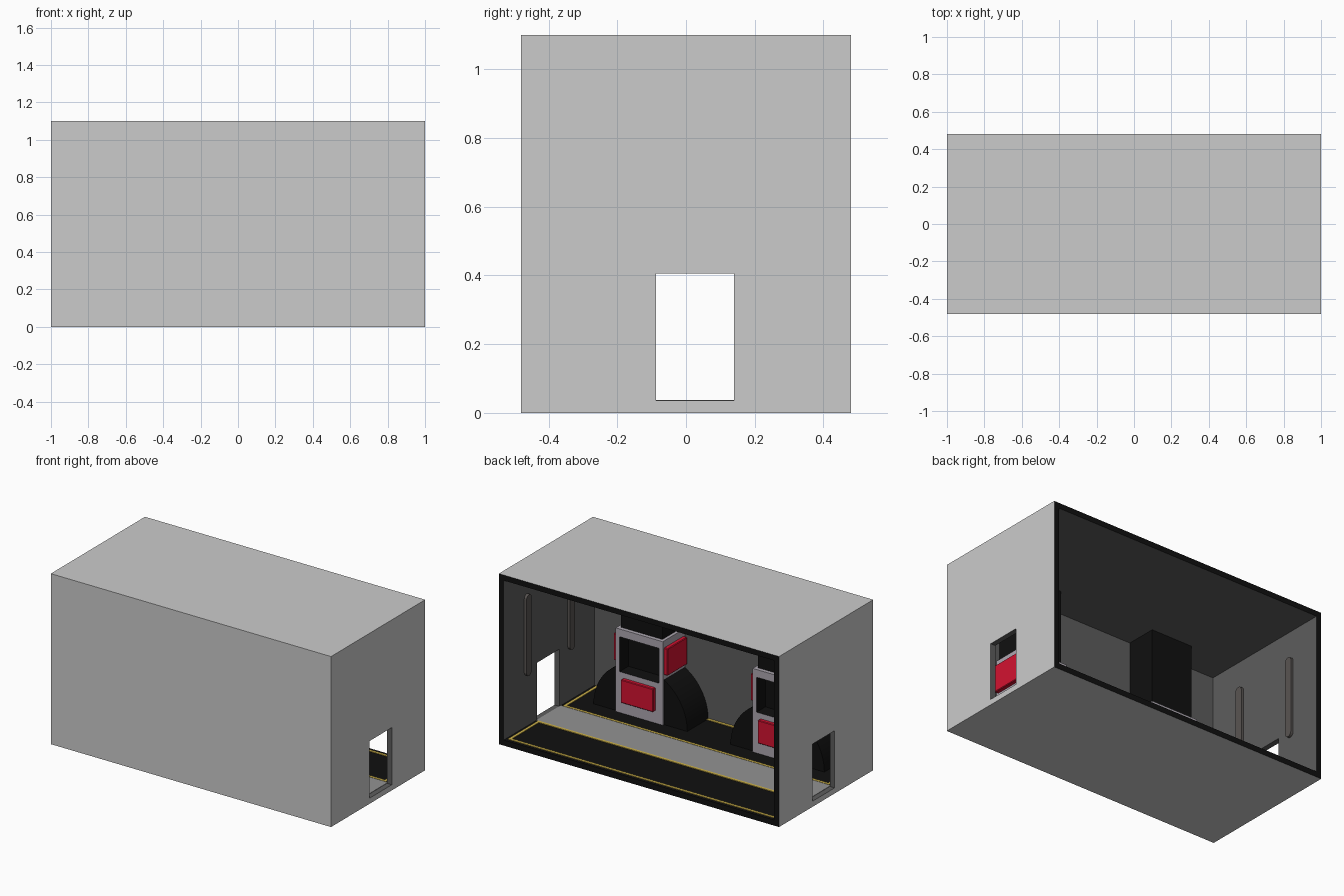
import bpy, bmesh, math
from mathutils import Matrix

if "Cube" in bpy.data.objects:
    bpy.data.objects.remove(bpy.data.objects["Cube"])


def mat(name, r, g, b):
    m = bpy.data.materials.new(name)
    m.diffuse_color = (r, g, b, 1)
    m.use_nodes = True
    m.node_tree.nodes["Principled BSDF"].inputs["Base Color"].default_value = m.diffuse_color
    return m


SHELL = mat("light_grey", .60, .62, .60)
WALL = mat("dark_grey", .11, .11, .11)
BLACK = mat("black", .005, .005, .005)
PATH = mat("path_grey", .29, .29, .29)
BODY = mat("machine_grey", .42, .39, .44)
RED = mat("red", .65, .006, .03)
YELLOW = mat("yellow", .62, .45, .07)
STRIP = mat("strip_grey", .10, .09, .085)


def finish(name, bm, material):
    me = bpy.data.meshes.new(name)
    bm.to_mesh(me)
    bm.free()
    me.materials.append(material)
    ob = bpy.data.objects.new(name, me)
    bpy.context.collection.objects.link(ob)
    return ob


def box(name, x, y, z, material, bevel=0):
    """Box from (min, max) ranges."""
    bm = bmesh.new()
    bmesh.ops.create_cube(bm, size=1)
    for v in bm.verts:
        for i, (a, b) in enumerate((x, y, z)):
            v.co[i] = a if v.co[i] < 0 else b
    if bevel:
        bmesh.ops.bevel(bm, geom=bm.edges[:], offset=bevel, segments=1, affect='EDGES')
    return finish(name, bm, material)


def prism(name, points, vec, material):
    """Flat outline extruded along a vector."""
    bm = bmesh.new()
    a = [bm.verts.new(p) for p in points]
    b = [bm.verts.new([p[i] + vec[i] for i in range(3)]) for p in points]
    n = len(a)
    bm.faces.new(a)
    bm.faces.new(b[::-1])
    for i in range(n):
        bm.faces.new((a[i], b[i], b[(i + 1) % n], a[(i + 1) % n]))
    bmesh.ops.recalc_face_normals(bm, faces=bm.faces[:])
    return finish(name, bm, material)


def cut(target, cutter):
    mod = target.modifiers.new("cut", 'BOOLEAN')
    mod.operation = 'DIFFERENCE'
    mod.solver = 'EXACT'
    mod.material_mode = 'TRANSFER'
    mod.object = cutter
    cutter.hide_render = True
    bpy.context.view_layer.objects.active = target
    bpy.ops.object.modifier_apply(modifier=mod.name)
    bpy.data.objects.remove(cutter)


T = .035                       # wall thickness
IX, FY, TOP = 1 - T, -.48 + T, 1.1 - T

# Room shell, open at the back, with a doorway at each end
shell = box("room_shell", (-1, 1), (-.48, .48), (0, 1.1), SHELL)
shell.data.materials.append(BLACK)
for p in shell.data.polygons:
    if p.normal.y > .9:
        p.material_index = 1
cut(shell, box("room_cutter", (-IX, IX), (FY, .7), (T, TOP), WALL))
cut(shell, box("door_cutter", (-1.2, 1.2), (-.088, .14), (T + .001, .405), WALL))

# Floor covering, walkway and painted yellow borders
box("floor_cover", (-IX, IX), (FY, .48), (T - .002, T + .001), BLACK)
box("walkway", (-IX, IX), (-.10, .15), (T, T + .003), PATH)


def border(name, y0, y1, w=.018, x=.95):
    z = (T, T + .005)
    box(name + "_front", (-x, x), (y0, y0 + w), z, YELLOW)
    box(name + "_back", (-x, x), (y1 - w, y1), z, YELLOW)
    for s, side in ((-1, "left"), (1, "right")):
        box(name + "_" + side, sorted((s * x, s * (x - w))), (y0, y1), z, YELLOW)


border("front_border", FY, -.10)
border("back_border", .15, .46)

# Upright rounded wall strips on both sides of each doorway
for s, end in ((-1, "left"), (1, "right")):
    for y, pos in ((-.198, "front"), (.245, "back")):
        r = .026
        pts = []
        for zc, a0 in ((.89 - r, 0), (.365 + r, math.pi)):
            for k in range(9):
                a = a0 + math.pi * k / 8
                pts.append((s * (IX + .005), y + r * math.cos(a), zc + r * math.sin(a)))
        prism(f"wall_strip_{end}_{pos}", pts, (-s * .022, 0, 0), STRIP)

# Two machines against the front wall
for cx, tag in ((-.49, "left"), (.488, "right")):
    w, yf, h = .168, -.22, .575
    win, z0, z1 = .14, .30, .525

    def part(name, x0, x1, y, z, m, bevel=0):
        return box(f"{tag}_{name}", (cx + x0, cx + x1), y, z, m, bevel)

    # Tower with a recessed window
    tower = part("tower", -w, w, (FY, yf), (T, h), BODY)
    cut(tower, part("window_cutter", -win, win, (yf - .09, .0), (z0, z1), BLACK))

    # Red panels on the face and both sides
    part("face_panel", -.115, .115, (yf - .01, yf + .025), (.115, .265), RED, .004)
    for s, side in ((-1, "left"), (1, "right")):
        a, b = sorted((s * (w - .01), s * (w + .025)))
        part(f"{side}_panel", a, b, (-.435, -.235), (.355, .53), RED, .004)

    # Duct up to the ceiling
    part("duct", -.148, .148, (FY, -.245), (h - .01, TOP), BLACK)

    # Half-round drum behind the tower
    R, n = .335, 32
    arc = [(cx + R * math.cos(math.pi * k / n), -.232, T + R * math.sin(math.pi * k / n))
           for k in range(n + 1)]
    drum = prism(f"{tag}_drum", arc, (0, FY + .232, 0), BLACK)
    # Clear the drum out of the window recess
    cut(drum, part("drum_cutter", -w + .01, w - .01, (FY - .1, 0), (T + .1, .6), BLACK))
    bpy.ops.object.select_all(action='DESELECT')
    drum.select_set(True)
    bpy.context.view_layer.objects.active = drum
    bpy.ops.object.shade_smooth_by_angle(angle=math.radians(30))
